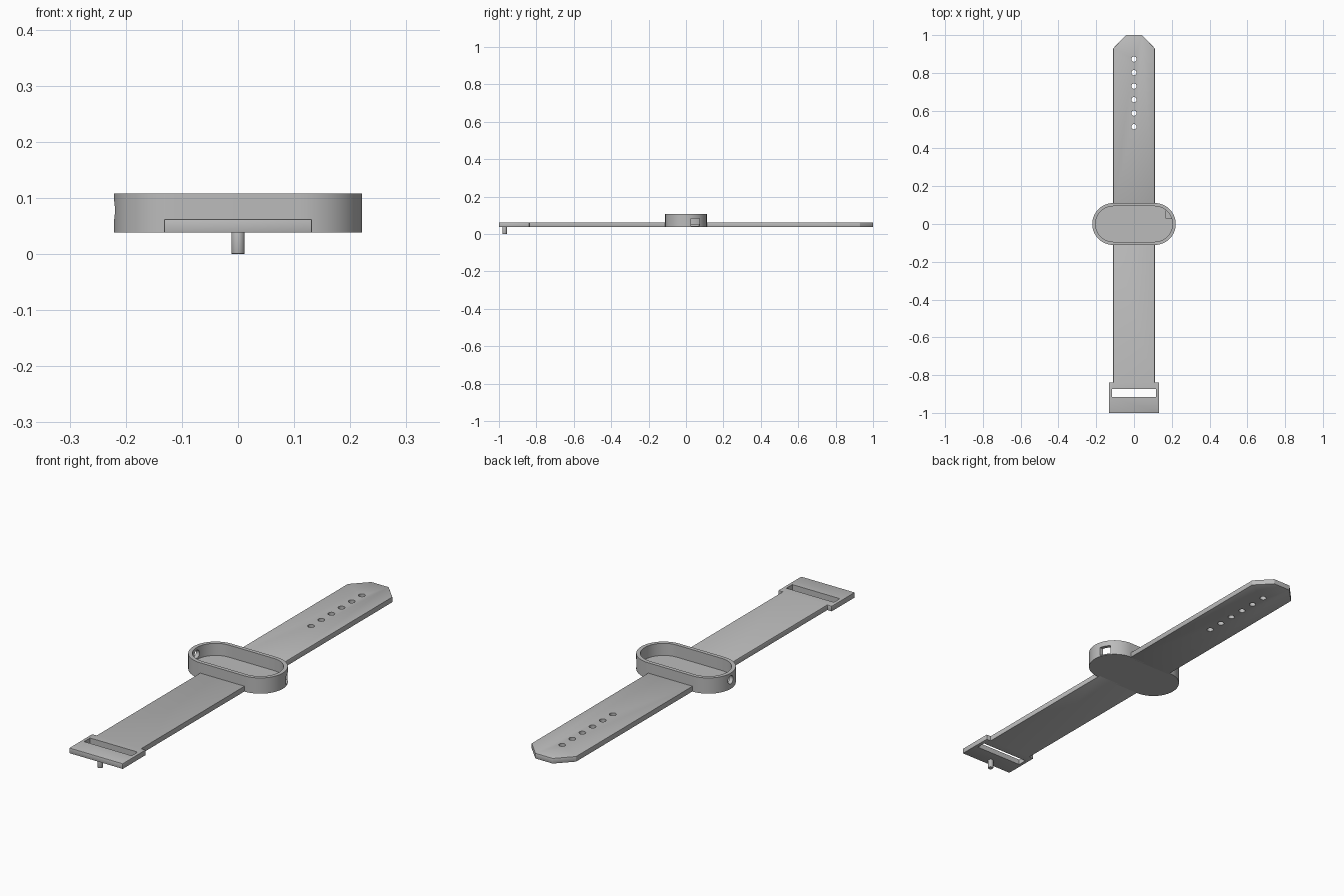
import bpy, bmesh, math
from mathutils import Matrix, Vector

cube = bpy.data.objects.get("Cube")
if cube:
    bpy.data.objects.remove(cube)

grey = bpy.data.materials.new("light grey")
grey.use_nodes = True
grey.diffuse_color = (0.5, 0.5, 0.5, 1)
grey.node_tree.nodes["Principled BSDF"].inputs["Base Color"].default_value = (0.5, 0.5, 0.5, 1)

BASE, STRAP_TOP, RIM, FLOOR = 0.038, 0.062, 0.108, 0.054


def make(name, bm):
    bmesh.ops.recalc_face_normals(bm, faces=bm.faces)
    mesh = bpy.data.meshes.new(name)
    bm.to_mesh(mesh)
    bm.free()
    mesh.materials.append(grey)
    ob = bpy.data.objects.new(name, mesh)
    bpy.context.collection.objects.link(ob)
    return ob


def prism(name, outline, z0, z1):
    bm = bmesh.new()
    face = bm.faces.new([bm.verts.new((x, y, z0)) for x, y in outline])
    top = bmesh.ops.extrude_face_region(bm, geom=[face])["geom"]
    verts = [v for v in top if isinstance(v, bmesh.types.BMVert)]
    bmesh.ops.translate(bm, vec=(0, 0, z1 - z0), verts=verts)
    return make(name, bm)


def box(name, x0, x1, y0, y1, z0, z1):
    return prism(name, [(x0, y0), (x1, y0), (x1, y1), (x0, y1)], z0, z1)


def cylinder(name, radius, depth, centre, axis="Z"):
    bm = bmesh.new()
    turn = Matrix.Rotation(math.pi / 2, 4, "Y") if axis == "X" else Matrix()
    bmesh.ops.create_cone(bm, cap_ends=True, segments=32, radius1=radius, radius2=radius,
                          depth=depth, matrix=Matrix.Translation(Vector(centre)) @ turn)
    return make(name, bm)


def stadium(half_length, radius, steps=32):
    points = []
    for side, start in ((1, -math.pi / 2), (-1, math.pi / 2)):
        for i in range(steps + 1):
            a = start + math.pi * i / steps
            points.append((side * (half_length - radius) + radius * math.cos(a),
                           radius * math.sin(a)))
    return points


def apply(ob, kind, **settings):
    mod = ob.modifiers.new(kind.title(), kind)
    for key, value in settings.items():
        setattr(mod, key, value)
    bpy.context.view_layer.objects.active = ob
    bpy.ops.object.modifier_apply(modifier=mod.name)


def soften(ob, width):
    apply(ob, "BEVEL", width=width, segments=2, limit_method="ANGLE")


def cut(ob, cutter):
    cutter.hide_render = True
    apply(ob, "BOOLEAN", object=cutter, operation="DIFFERENCE", solver="EXACT")
    bpy.data.objects.remove(cutter)


def smooth(ob):
    bpy.ops.object.select_all(action="DESELECT")
    ob.select_set(True)
    bpy.context.view_layer.objects.active = ob
    bpy.ops.object.shade_smooth_by_angle(angle=math.radians(30))


# Tray-shaped case with a round port at one end and a square port at the other
case = prism("case", stadium(0.221, 0.111), BASE, RIM)
cut(case, prism("pocket_cutter", stadium(0.204, 0.094), FLOOR, 0.2))
cut(case, cylinder("round_port_cutter", 0.018, 0.1, (-0.22, 0, 0.078), "X"))
cut(case, box("square_port_cutter", 0.17, 0.3, 0.028, 0.073, 0.043, 0.083))

# Long strap with a clipped tip and a row of holes
long_strap = prism("long_strap", [(-0.11, 0.1), (0.11, 0.1), (0.11, 0.93), (0.043, 1),
                                  (-0.043, 1), (-0.11, 0.93)], BASE, STRAP_TOP)
soften(long_strap, 0.002)
for i in range(6):
    cut(long_strap, cylinder("hole_cutter", 0.014, 0.2, (0, 0.515 + 0.0715 * i, 0.05)))

# Short strap, widening into a slotted buckle end
half = [(0.11, -0.1), (0.11, -0.838), (0.132, -0.838), (0.132, -1)]
outline = half + [(-x, y) for x, y in reversed(half)]
short_strap = prism("short_strap_and_buckle", outline, BASE, STRAP_TOP)
soften(short_strap, 0.002)
cut(short_strap, box("slot_cutter", -0.117, 0.117, -0.916, -0.874, 0, 0.1))

# Closing peg below the buckle
peg = cylinder("closing_peg", 0.012, 0.045, (0, -0.97, 0.0225))
soften(peg, 0.002)

for part in (case, long_strap, short_strap, peg):
    smooth(part)
